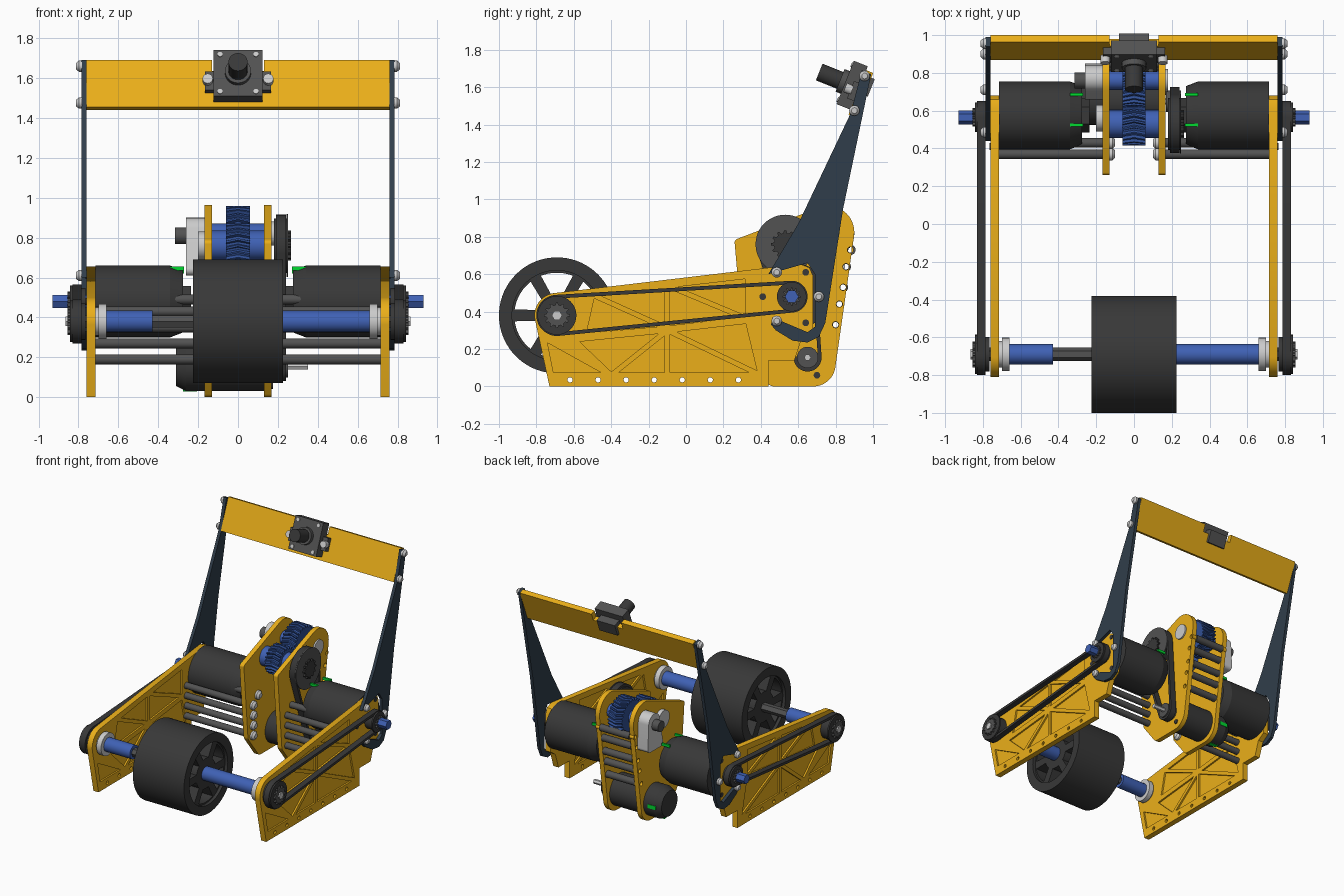
import bpy, bmesh
from math import pi, sin, cos, radians
from mathutils import Matrix, Vector
from mathutils.geometry import convex_hull_2d

if "Cube" in bpy.data.objects:
    bpy.data.objects.remove(bpy.data.objects["Cube"])


def mat(name, r, g, b):
    m = bpy.data.materials.new(name)
    m.diffuse_color = (r, g, b, 1)
    m.use_nodes = True
    m.node_tree.nodes["Principled BSDF"].inputs["Base Color"].default_value = m.diffuse_color
    return m


YEL = mat("yellow", .83, .43, .01)
BLK = mat("black", .04, .04, .04)
GRY = mat("dark_grey", .085, .085, .085)
BLU = mat("blue", .05, .12, .46)
NAVY = mat("gear_blue", .03, .08, .3)
SLATE = mat("slate", .03, .048, .07)
SIL = mat("silver", .58, .58, .58)
GRN = mat("green", 0, .7, .03)


# ---- 2D loops in the y-z plane
def arc(y, z, r, a0=0, a1=360, n=48):
    full = a1 - a0 == 360
    k = n if full else n - 1
    return [(y + r * cos(radians(a0 + (a1 - a0) * i / k)),
             z + r * sin(radians(a0 + (a1 - a0) * i / k))) for i in range(n)]


def hull(*circles):
    pts = [p for c in circles for p in arc(*c)]
    return [pts[i] for i in convex_hull_2d(pts)]


def cog(y, z, r, depth, n, turn=0):
    pts = []
    for i in range(n):
        for f, d in ((-.3, depth), (-.14, 0), (.14, 0), (.3, depth)):
            a = 2 * pi * (i + f) / n + turn
            pts.append((y + (r - d) * cos(a), z + (r - d) * sin(a)))
    return pts


def inset(tri, d):
    a, b, c = map(Vector, tri)
    la, lb, lc = (b - c).length, (c - a).length, (a - b).length
    mid = (a * la + b * lb + c * lc) / (la + lb + lc)
    e, f = b - a, c - a
    r = abs(e.x * f.y - e.y * f.x) / (la + lb + lc)
    return [tuple(p.lerp(mid, d / r)) for p in (a, b, c)]


# ---- solids
def slab(name, loops, x0, x1, m):
    """Outline loops (inner loops become holes) extruded along x."""
    cu = bpy.data.curves.new(name, 'CURVE')
    cu.dimensions, cu.fill_mode, cu.extrude = '2D', 'BOTH', abs(x1 - x0) / 2
    for lp in loops:
        sp = cu.splines.new('POLY')
        sp.points.add(len(lp) - 1)
        for p, (y, z) in zip(sp.points, lp):
            p.co = (y, z, 0, 1)
        sp.use_cyclic_u = True
    ob = bpy.data.objects.new(name, cu)
    bpy.context.collection.objects.link(ob)
    ob.location.x = (x0 + x1) / 2
    ob.rotation_euler = (pi / 2, 0, pi / 2)
    bpy.ops.object.select_all(action='DESELECT')
    ob.select_set(True)
    bpy.context.view_layer.objects.active = ob
    bpy.ops.object.convert(target='MESH')
    bpy.context.object.data.materials.append(m)


def finish(name, bm, m):
    me = bpy.data.meshes.new(name)
    bmesh.ops.recalc_face_normals(bm, faces=bm.faces)
    bm.to_mesh(me)
    bm.free()
    me.materials.append(m)
    ob = bpy.data.objects.new(name, me)
    bpy.context.collection.objects.link(ob)
    return ob


def cyl(name, y, z, r, x0, x1, m, r_end=None, n=32):
    """Cylinder (or cone to r_end) along x."""
    ra, rb = r, r if r_end is None else r_end
    if x0 > x1:
        x0, x1, ra, rb = x1, x0, rb, ra
    bm = bmesh.new()
    bmesh.ops.create_cone(bm, cap_ends=True, segments=n, radius1=ra, radius2=rb, depth=x1 - x0,
                          matrix=Matrix.Translation(((x0 + x1) / 2, y, z)) @ Matrix.Rotation(pi / 2, 4, 'Y'))
    return finish(name, bm, m)


def box(name, loc, size, m, frame=Matrix()):
    bm = bmesh.new()
    bmesh.ops.create_cube(bm, size=1, matrix=frame @ Matrix.Translation(loc) @ Matrix.Diagonal((*size, 1)))
    return finish(name, bm, m)


def bolt(y, z, x, s, r=.028):
    cyl("bolt_head", y, z, r, x, x + s * .015, SIL, n=20)
    cyl("bolt_dome", y, z, r, x + s * .015, x + s * .03, SIL, r * .55, 20)


def herringbone(name, y, z, r, n, turn=0):
    bm = bmesh.new()
    rings = [[bm.verts.new((x, *p)) for p in cog(y, z, r, .016, n, turn + t)]
             for x, t in ((-.06, .12), (0, 0), (.06, .12))]
    for a, b in zip(rings, rings[1:]):
        for i in range(len(a)):
            j = (i + 1) % len(a)
            bm.faces.new((a[i], a[j], b[j], b[i]))
    bm.faces.new(rings[0])
    bm.faces.new(rings[2])
    finish(name, bm, NAVY)


FY, FZ, RY, RZ = -.69, .38, .565, .48      # front roller axle, rear motor axle

# ---- side plate outline and truss pockets
side = [(.44, 0), (.44, .14), (.58, .14), (.62, .26), (.68, .3), (.68, .59), (.66, .635), (.61, .655)]
side += arc(FY, FZ, .12, 97, 188, 16) + [(-.73, 0)]
tris = [((-.72, .06), (-.4, .06), (-.76, .26)), ((-.4, .06), (-.1, .06), (-.1, .3)),
        ((-.4, .06), (-.1, .3), (-.6, .25)), ((-.1, .06), (.4, .06), (-.1, .3)),
        ((.4, .06), (.33, .35), (-.1, .3)), ((-.55, .27), (-.1, .31), (-.5, .49)),
        ((-.1, .31), (-.1, .54), (-.5, .49)), ((-.1, .31), (.33, .36), (-.1, .54)),
        ((.33, .36), (.33, .59), (-.1, .54))]
pockets = [inset(t, .014) for t in tris]
side_holes = [arc(-.62 + .15 * i, .035, .014, n=12) for i in range(7)]
rods = [(.37, .19), (.37, .27), (.37, .35), (.37, .43), (.43, .49)]
arm = [(.44, .6), (.65, .66), (.69, .6), (.69, .32), (.65, .29), (.46, .37), (.455, .33), (.48, .3), (.57, .245),
       (.65, .235), (.71, .265), (.745, .34), (.84, .95), (.99, 1.67), (.94, 1.69), (.88, 1.46), (.6, .87)]
mid = hull((.76, .825, .14), (.28, .77, .02), (.36, .2, .05), (.47, .04, .04), (.68, .12, .12))
spacers = [(.80, .33), (.82, .44), (.84, .53), (.855, .64), (.88, .73)]

for s in (-1, 1):
    # side plates
    slab("side_plate", [side] + pockets + side_holes, s * .715, s * .76, YEL)
    slab("side_plate_web", pockets, s * .728, s * .747, YEL)
    # uprights carrying the crossbar
    slab("upright_arm", [arm], s * .76, s * .785, SLATE)
    for y, z in ((.485, .61), (.71, .48), (.485, .35), (.955, 1.66), (.9, 1.475)):
        bolt(y, z, s * .783, s)
    for y, z in ((.64, .61), (.64, .34), (.41, .48)):
        cyl("plate_screw", y, z, .018, s * .75, s * .765, BLK, n=16)
    # drive pulleys and belt
    slab("drive_belt", [hull((FY, FZ, .11), (RY, RZ, .085)), hull((FY, FZ, .09), (RY, RZ, .065))],
         s * .785, s * .83, BLK)
    for y, z, r in ((FY, FZ, .092), (RY, RZ, .067)):
        cyl("pulley", y, z, r, s * .765, s * .825, BLK, n=40)
        cyl("pulley_flange", y, z, r + .012, s * .83, s * .842, BLK, n=40)
        slab("pulley_cog", [cog(y, z, r * .75, .013, 12)], s * .842, s * .856, GRY)
    cyl("axle_end", FY, FZ, .028, s * .84, s * .866, SIL, n=6)
    cyl("motor_axle", RY, RZ, .037, s * .7, s * .93, BLU, n=6)
    # drive motors
    cyl("drive_motor", RY + .01, RZ, .18, s * .715, s * .34, BLK, n=48)
    cyl("motor_taper", RY + .01, RZ, .18, s * .34, s * .275, BLK, .155, 48)
    cyl("motor_cap", RY + .01, RZ, .09, s * .28, s * .235, BLK, n=6)
    for y in (.525, .685):
        box("motor_terminal", (s * .305, y, .645 if y < .6 else .63), (.07, .015, .02), GRN)
    # middle plates with cross rods
    holes = [arc(*p, .017, n=14) for p in spacers]
    slab("middle_plate", [mid] + holes, s * .13, s * .168, YEL)
    for y, z in rods:
        cyl("cross_rod", y, z, .025, s * .165, s * .72, GRY, n=20)
        bolt(y, z, s * .13, -s, .034)
    cyl("gear_bearing", .76, .82, .06, s * .165, s * .18, SIL, n=32)
    cyl("plate_screw", .7, .06, .018, s * .165, s * .175, BLK, n=16)
    # roller bearings
    cyl("roller_bearing", FY, FZ, .088, s * .66, s * .7, SIL)
    cyl("bearing_collar", FY, FZ, .07, s * .7, s * .72, SIL)

# ---- front roller wheel: rim, spoked disc, axle
slab("roller_rim", [arc(FY, FZ, .31, n=72), arc(FY, FZ, .24, n=72)], -.225, .225, BLK)
windows = [arc(FY, FZ, .228, 60 * i + 8, 60 * i + 52, 10) + arc(FY, FZ, .12, 60 * i + 46, 60 * i + 14, 8)
           for i in range(6)]
slab("roller_spokes", [arc(FY, FZ, .242, n=72)] + windows, -.2, .2, BLK)
cyl("roller_axle", FY, FZ, .035, -.77, .77, GRY, n=6)
cyl("roller_sleeve_right", FY, FZ, .054, .2, .67, BLU)
cyl("roller_sleeve_left", FY, FZ, .054, -.67, -.43, BLU)

# ---- gears and shafts between the middle plates
for y, z in spacers:
    slab("rear_spacer", [arc(y, z, .027, n=24), arc(y, z, .015, n=24)], -.13, .13, GRY)
herringbone("small_gear", .53, .76, .115, 22)
herringbone("large_gear", .76, .82, .14, 28, .1)
for y, z, r in ((.53, .76, .075), (.76, .82, .05)):
    cyl("gear_shaft", y, z, r, -.13, .13, BLU)

# ---- lift motor with its belt drive
PY, PZ, QY, QZ = .53, .76, .65, .155
cyl("lift_motor", QY, QZ, .125, .13, -.26, BLK, n=40)
cyl("lift_motor_cap", QY, QZ, .125, -.26, -.31, BLK, .1, 40)
box("lift_motor_terminal", (-.24, QY, QZ - .12), (.07, .03, .015), GRN)
box("lift_motor_terminal", (-.24, QY + .12, QZ), (.07, .015, .03), GRN)
slab("lift_belt", [hull((PY, PZ, .155), (QY, QZ, .075)), hull((PY, PZ, .135), (QY, QZ, .055))], .19, .24, BLK)
cyl("lift_pulley", PY, PZ, .137, .18, .245, BLK, n=48)
cyl("lift_pulley_flange", PY, PZ, .158, .243, .25, GRY, n=48)
slab("lift_pulley_cog", [cog(PY, PZ, .075, .015, 12)], .25, .265, BLK)
cyl("lift_pinion", QY, QZ, .057, .17, .25, GRY)
cyl("lift_shaft", QY, QZ, .018, .13, .35, SIL, n=6)

# ---- sensor housing on the left middle plate
slab("sensor_housing", [hull((.77, .83, .07), (.69, .64, .03), (.82, .64, .03))], -.26, -.168, SIL)
cyl("sensor_boss", .76, .81, .042, -.26, -.315, GRY)
cyl("shaft_hub", .56, .76, .07, -.168, -.2, SIL)

# ---- crossbar and camera in the tilted frame
T = Matrix.Translation((0, .935, 1.565)) @ Matrix.Rotation(radians(-21.8), 4, 'X')
for s in (-1, 1):
    box("crossbar_side", (s * .445, 0, 0), (.63, .04, .255), YEL, T)
    box("camera_ear", (s * .135, -.04, -.0), (.06, .04, .1), GRY, T)
    for z in (-.1, .1):
        ob = cyl("camera_screw", 0, 0, .013, -.005, .005, SIL, n=12)
        ob.matrix_world = T @ Matrix.Translation((s * .09, -.101, z + .025)) @ Matrix.Rotation(pi / 2, 4, 'Z')
    ob = cyl("camera_bolt", 0, 0, .026, -.02, .02, SIL, n=16)
    ob.matrix_world = T @ Matrix.Translation((s * .152, -.07, 0)) @ Matrix.Rotation(pi / 2, 4, 'Z')
box("crossbar_middle", (0, 0, -.03), (.27, .04, .195), YEL, T)
box("camera_body", (0, -.06, .025), (.245, .08, .25), GRY, T)
box("camera_back", (0, .01, .05), (.16, .06, .1), GRY, T)
for n, r, a, b in (("lens_base", .065, -.1, -.13), ("lens_barrel", .048, -.1, -.25)):
    ob = cyl(n, 0, 0, r, a, b, BLK if r < .06 else GRY)
    ob.matrix_world = T @ Matrix.Translation((0, 0, .025)) @ Matrix.Rotation(pi / 2, 4, 'Z')

# ---- smooth round parts, keep edges sharp
bpy.ops.object.select_all(action='SELECT')
bpy.ops.object.shade_smooth_by_angle()
